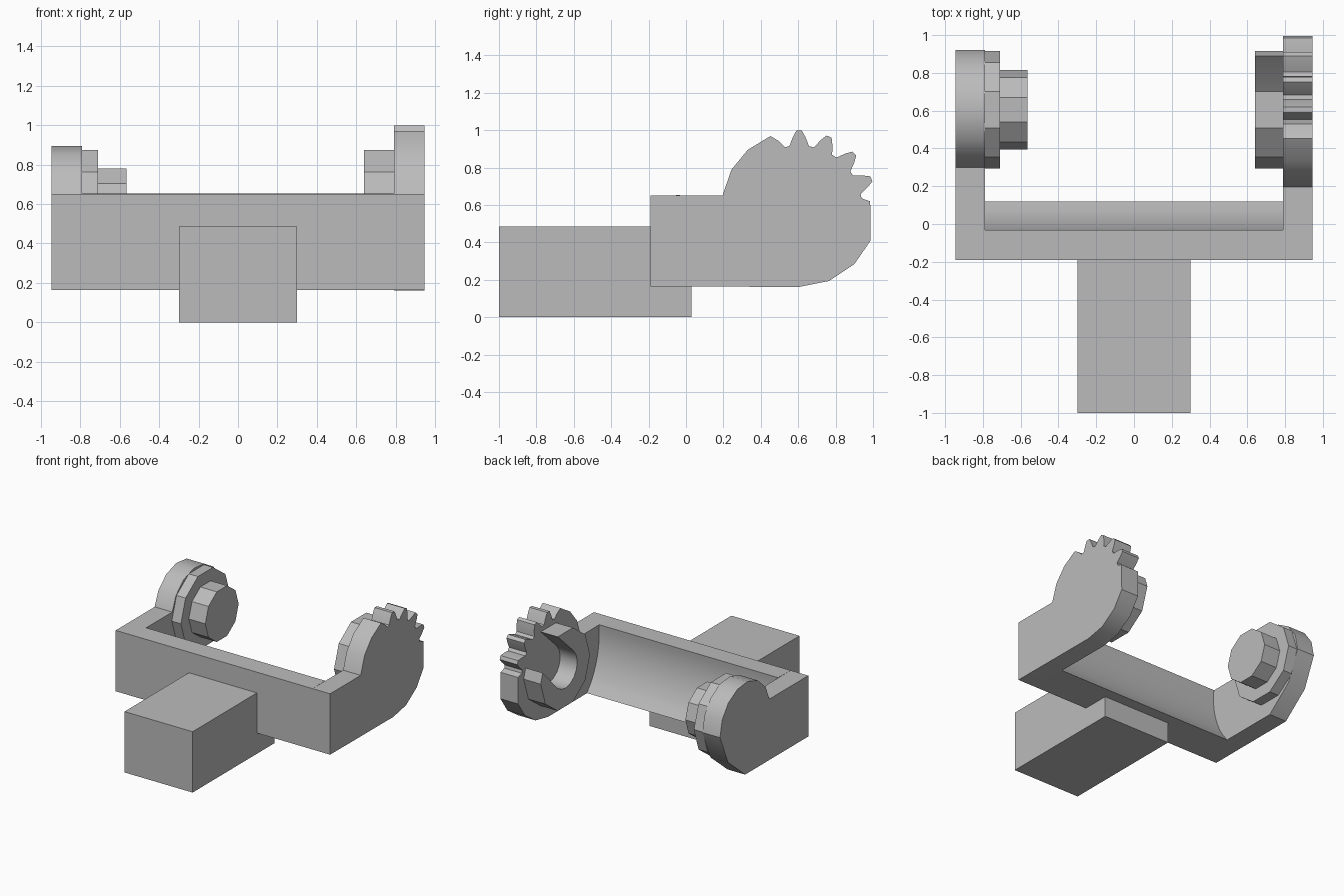
import bpy
import bmesh
from math import sin, cos, radians

if "Cube" in bpy.data.objects:
    bpy.data.objects.remove(bpy.data.objects["Cube"], do_unlink=True)

grey = bpy.data.materials.new("plain grey")
grey.use_nodes = True
grey.diffuse_color = (0.5, 0.5, 0.5, 1)
grey.node_tree.nodes["Principled BSDF"].inputs["Base Color"].default_value = (0.5, 0.5, 0.5, 1)

# Pivot axis shared by both arms, and the main levels of the bracket
PY, PZ = 0.605, 0.58
FRONT, BOTTOM, TOP = -0.19, 0.165, 0.65
INNER, OUTER = 0.79, 0.945


def polar(radius, degrees):
    """Point (y, z) around the pivot axis."""
    a = radians(degrees)
    return (PY + radius * cos(a), PZ + radius * sin(a))


def extrude(name, profile, x0, x1):
    """Side profile of (y, z) points pulled along x."""
    bm = bmesh.new()
    face = bm.faces.new([bm.verts.new((x0, y, z)) for y, z in profile])
    new = bmesh.ops.extrude_face_region(bm, geom=[face])["geom"]
    moved = [v for v in new if isinstance(v, bmesh.types.BMVert)]
    bmesh.ops.translate(bm, verts=moved, vec=(x1 - x0, 0, 0))
    bmesh.ops.recalc_face_normals(bm, faces=bm.faces)
    mesh = bpy.data.meshes.new(name)
    bm.to_mesh(mesh)
    bm.free()
    mesh.materials.append(grey)
    obj = bpy.data.objects.new(name, mesh)
    bpy.context.collection.objects.link(obj)
    bpy.ops.object.select_all(action="DESELECT")
    obj.select_set(True)
    bpy.context.view_layer.objects.active = obj
    bpy.ops.object.shade_smooth_by_angle(angle=radians(30))
    return obj


# Mounting block, stepped where it tucks under the cross bar
extrude("mounting_block",
        [(-1, 0), (0.03, 0), (0.03, 0.17), (-0.1, 0.17), (-0.1, 0.485), (-1, 0.485)],
        -0.3, 0.3)

# Cross bar with a hollow curved back
hollow = [polar(0.641, 173.5 + i * 4) for i in range(12)]
extrude("cross_bar", [(FRONT, BOTTOM), (FRONT, TOP)] + hollow[:-1] + [(0.12, BOTTOM)],
        -INNER, INNER)

# Geared arm: rounded end with four teeth on its upper back quarter
BODY, ROOT = 0.418, 0.338
gear = [(FRONT, BOTTOM), (FRONT, TOP), (0.195, TOP)]
gear += [polar(BODY, a) for a in (150, 131, 111.5)]
gear += [polar(0.38, 107)]
for tooth in range(4):
    middle = 90 - 22.5 * tooth
    for offset, radius in ((13, ROOT), (9, ROOT), (5, 0.385), (2, BODY),
                           (-2, BODY), (-5, 0.385), (-9, ROOT)):
        gear.append(polar(radius, middle + offset))
gear += [polar(ROOT, 9.5), polar(0.382, 6)]
gear += [polar(BODY, a) for a in (-24, -45, -67.5, -90)]
extrude("geared_arm", gear, INNER, OUTER)

# Plain arm: smaller rounded end
plain = [(FRONT, BOTTOM), (FRONT, TOP), (0.3, TOP)]
plain += [polar(0.317, a) for a in (144, 120, 96, 72, 48, 24, 0)]
plain += [polar(0.32, -48), (PY, BOTTOM)]
extrude("plain_arm", plain, -OUTER, -INNER)

# Stepped ten-sided pivot on the plain arm
for name, radius, x0, x1 in (("pivot_collar", 0.31, -0.71, -INNER),
                             ("pivot_pin", 0.21, -0.565, -0.71)):
    extrude(name, [polar(radius, 36 * i) for i in range(10)], x0, x1)

# Open ten-sided socket on the geared arm, slotted up and back
socket = [polar(0.31, 36 * i) for i in range(2, 11)]
socket.append((PY + 0.285, PZ + 0.08))
socket += [polar(0.15, -48 - 22.5 * i) for i in range(9)]
extrude("pivot_socket", socket, 0.64, INNER)
